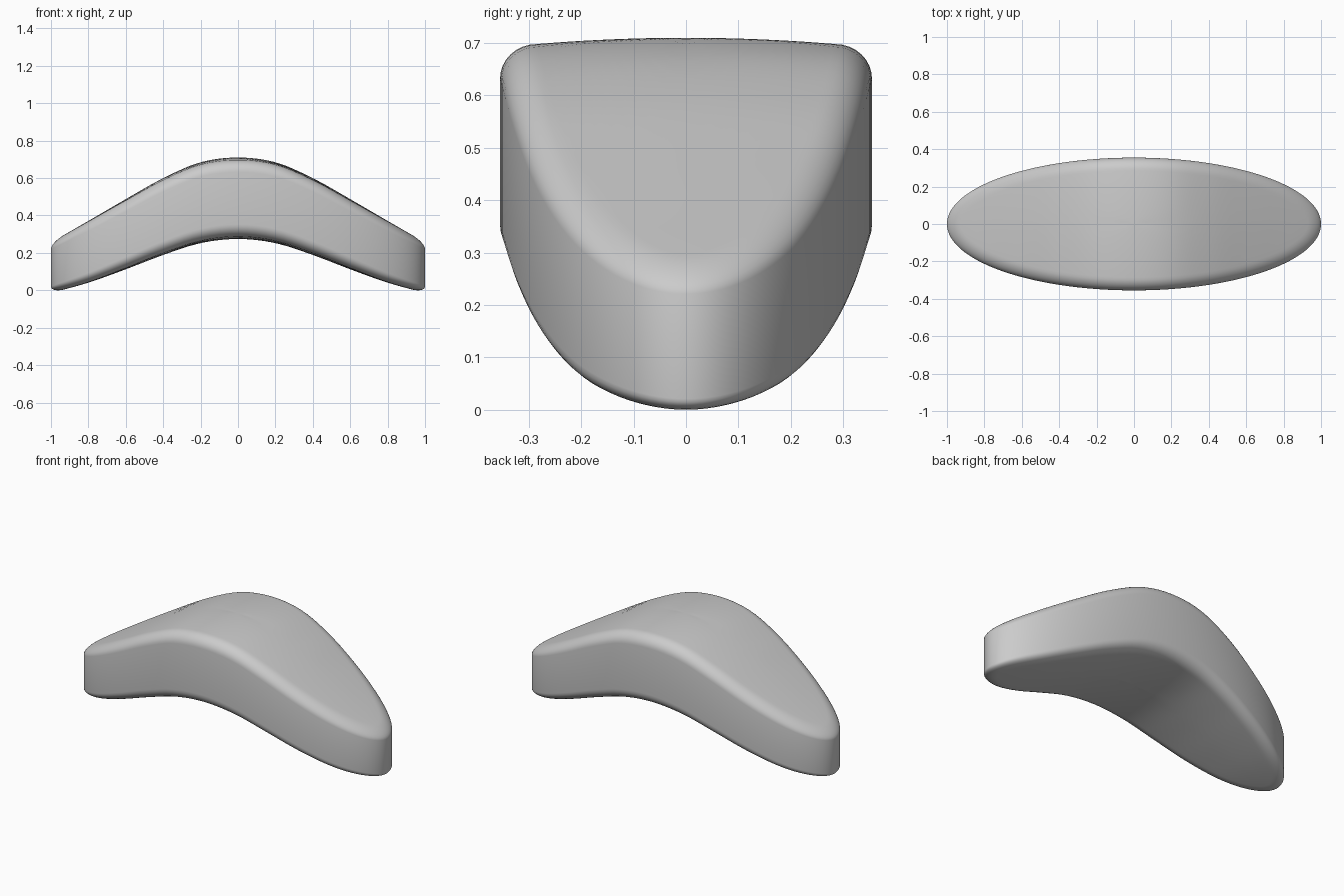
import bpy, bmesh, math

if "Cube" in bpy.data.objects:
    bpy.data.objects.remove(bpy.data.objects["Cube"])

# Heights of the upper and lower faces at |x| = 0, .2, .4 ... 1
TOP = [0.71, 0.685, 0.602, 0.492, 0.378, 0.264]
BOTTOM = [0.275, 0.252, 0.187, 0.108, 0.034, -0.022]
HALF_X, HALF_Y, INSET = 1.0, 0.355, 0.07
SEGMENTS = 128


def height(values, x):
    # Smooth interpolation, mirrored about x = 0
    pts = [values[1]] + values + [2 * values[-1] - values[-2]]
    s = min(abs(x), 1.0) / 0.2
    i = min(int(s), 4)
    t = s - i
    a, b, c, d = pts[i:i + 4]
    return 0.5 * (2 * b + (c - a) * t + (2 * a - 5 * b + 4 * c - d) * t**2
                  + (3 * b - a - 3 * c + d) * t**3)


def rim_point(angle, inset):
    # Ellipse outline moved inwards along its normal
    c, s = math.cos(angle), math.sin(angle)
    nx, ny = c * HALF_Y, s * HALF_X
    n = math.hypot(nx, ny)
    return HALF_X * c - inset * nx / n, HALF_Y * s - inset * ny / n


# Section from the centre of the top, over the rounded rim: (scale, inset, drop)
section = [(k / 14, INSET, 0.012 * (k / 14)**2) for k in range(1, 15)]
for k in range(1, 9):
    a = k / 8 * math.pi / 2
    section.append((1, INSET * (1 - math.sin(a)), 0.012 + 0.066 * (1 - math.cos(a))))

bm = bmesh.new()


def ring(values, sign, scale, inset, drop):
    verts = []
    for i in range(SEGMENTS):
        x, y = rim_point(2 * math.pi * i / SEGMENTS, inset)
        x, y = x * scale, y * scale
        soft = drop * (1 - 0.45 * abs(x)**3)
        verts.append(bm.verts.new((x, y, height(values, x) - sign * soft)))
    return verts


# Top face and rim, straight wall, then lower rim and underside
rings = [ring(TOP, 1, *p) for p in section]
rings += [ring(BOTTOM, -1, *p) for p in reversed(section)]
for r0, r1 in zip(rings, rings[1:]):
    for i in range(SEGMENTS):
        j = (i + 1) % SEGMENTS
        bm.faces.new((r0[i], r1[i], r1[j], r0[j]))
for r, values in ((rings[0], TOP), (rings[-1], BOTTOM)):
    centre = bm.verts.new((0, 0, values[0]))
    for i in range(SEGMENTS):
        bm.faces.new((centre, r[i], r[(i + 1) % SEGMENTS]))

# Rest on the ground
low = min(v.co.z for v in bm.verts)
for v in bm.verts:
    v.co.z -= low
bmesh.ops.recalc_face_normals(bm, faces=bm.faces)
mesh = bpy.data.meshes.new("curved_body")
bm.to_mesh(mesh)
bm.free()
mesh.shade_smooth()
body = bpy.data.objects.new("curved_body", mesh)
bpy.context.collection.objects.link(body)
